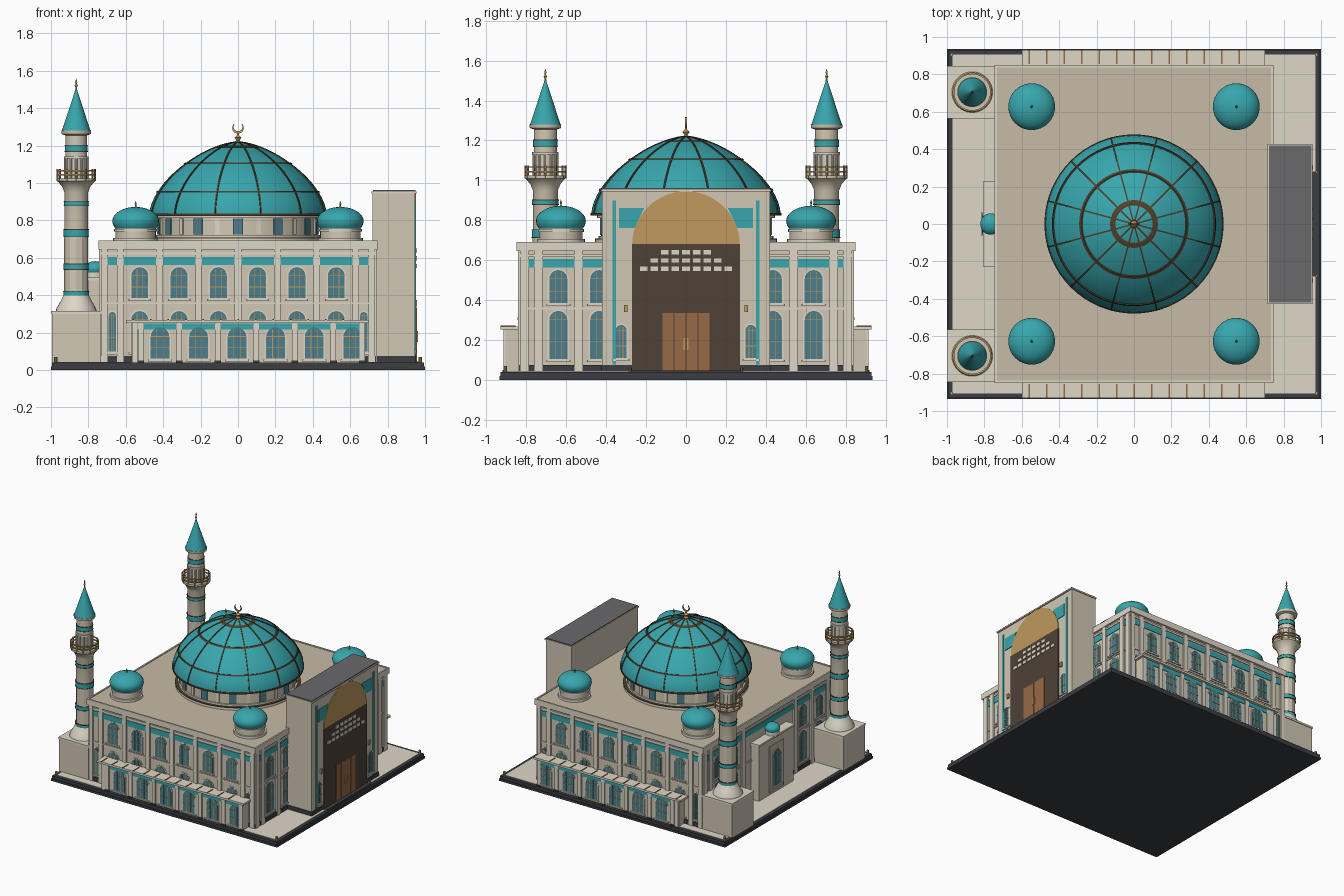
import bpy, bmesh
from math import sin, cos, pi, radians
from mathutils import Vector

if "Cube" in bpy.data.objects:
    bpy.data.objects.remove(bpy.data.objects["Cube"])

PAL = dict(cream=(208, 198, 178), stone=(222, 214, 198), roof=(198, 186, 165), teal=(58, 165, 172),
           glass=(78, 125, 138), gold=(190, 152, 92), bronze=(82, 66, 48), dark=(62, 64, 68),
           brown=(80, 68, 58), wood=(150, 105, 70), grey=(105, 105, 108))
MATS, PARTS = {}, {}
for k, c in PAL.items():
    MATS[k] = bpy.data.materials.new(k)
    MATS[k].diffuse_color = [(v / 255) ** 2.2 for v in c] + [1]

def part(name, mat):
    if name not in PARTS:
        PARTS[name] = (bmesh.new(), mat)
    return PARTS[name][0]

def prism(name, mat, pts, vec):
    """Extrude a 3D polygon along vec."""
    bm, v = part(name, mat), Vector(vec)
    a = [bm.verts.new(p) for p in pts]
    b = [bm.verts.new(Vector(p) + v) for p in pts]
    bm.faces.new(a)
    bm.faces.new(b[::-1])
    for i in range(len(a)):
        j = (i + 1) % len(a)
        bm.faces.new((a[i], b[i], b[j], a[j]))

def box(name, mat, x0, x1, y0, y1, z0, z1):
    prism(name, mat, [(x0, y0, z0), (x1, y0, z0), (x1, y1, z0), (x0, y1, z0)], (0, 0, z1 - z0))

def lathe(name, mat, prof, c=(0, 0), n=32):
    bm = part(name, mat)
    rings = [[bm.verts.new((c[0] + r * cos(2 * pi * i / n), c[1] + r * sin(2 * pi * i / n), z))
              for i in range(n)] for r, z in prof]
    for a, b in zip(rings, rings[1:]):
        for i in range(n):
            j = (i + 1) % n
            bm.faces.new((a[i], a[j], b[j], b[i]))
    bmesh.ops.remove_doubles(bm, verts=[v for r in rings for v in r], dist=1e-6)

def cyl(name, mat, c, r, z0, z1, n=32):
    lathe(name, mat, [(0, z0), (r, z0), (r, z1), (0, z1)], c, n)

def panel(name, mat, wall, pts, d):
    """Polygon in wall coordinates (u, z), standing d proud. wall = (axis, signed offset)."""
    ax, off = wall
    s = 1 if off > 0 else -1
    o = off - s * 0.004
    v = s * (d + 0.004)
    if ax == 'x':
        prism(name, mat, [(o, u, z) for u, z in pts], (v, 0, 0))
    else:
        prism(name, mat, [(u, o, z) for u, z in pts], (0, v, 0))

def rect(u, w, z0, z1):
    return [(u - w / 2, z0), (u + w / 2, z0), (u + w / 2, z1), (u - w / 2, z1)]

def arch(u, w, z0, z1, n=12):
    r = w / 2
    return [(u - r, z0), (u + r, z0)] + [(u + r * cos(pi * i / n), z1 - r + r * sin(pi * i / n)) for i in range(n + 1)]

def window(wall, u, w, z0, z1):
    panel('window_surrounds', 'stone', wall, arch(u, w + 0.016, z0 - 0.008, z1 + 0.008), 0.003)
    panel('window_glass', 'glass', wall, arch(u, w, z0, z1), 0.005)
    for du in (-w / 6, w / 6):
        panel('window_bars', 'gold', wall, rect(u + du, 0.003, z0, z1 - 0.01), 0.007)
    for z in (z0 + (z1 - z0) * 0.35, z1 - w / 2):
        panel('window_bars', 'gold', wall, rect(u, w, z, z + 0.003), 0.007)
    panel('window_sills', 'stone', wall, rect(u, w + 0.03, z0 - 0.016, z0 - 0.006), 0.01)

# Base slab, paving, corner lamps
box('base_slab', 'dark', -1, 1, -0.935, 0.935, 0, 0.018)
box('base_step', 'dark', -0.995, 0.995, -0.93, 0.93, 0.018, 0.04)
box('paving', 'stone', -0.97, 0.97, -0.905, 0.905, 0.036, 0.043)
for sx in (-1, 1):
    for sy in (-1, 1):
        cyl('corner_lamps', 'gold', (sx * 0.975, sy * 0.905), 0.009, 0.04, 0.07, 10)
for y in (-0.28, 0.28):
    cyl('corner_lamps', 'gold', (0.975, y), 0.007, 0.03, 0.06, 10)

# Main hall with plinth, cornices and parapet
box('hall', 'cream', -0.73, 0.73, -0.83, 0.83, 0.04, 0.675)
box('hall_plinth', 'dark', -0.738, 0.738, -0.838, 0.838, 0.04, 0.075)
box('lower_cornice', 'stone', -0.738, 0.738, -0.838, 0.838, 0.615, 0.63)
box('upper_cornice', 'stone', -0.745, 0.745, -0.85, 0.85, 0.645, 0.68)
box('roof', 'roof', -0.735, 0.735, -0.84, 0.84, 0.67, 0.686)
for s in (-1, 1):
    box('parapet', 'stone', -0.745, 0.745, s * 0.844 - 0.006, s * 0.844 + 0.006, 0.67, 0.692)
    box('parapet', 'stone', s * 0.739 - 0.006, s * 0.739 + 0.006, -0.85, 0.85, 0.67, 0.692)

# Hall facades
for s in (-1, 1):
    long, short = ('y', s * 0.83), ('x', s * 0.73)
    panel('teal_frieze', 'teal', long, rect(0, 1.44, 0.562, 0.605), 0.005)
    panel('teal_frieze', 'teal', short, rect(0, 1.64, 0.562, 0.605), 0.005)
    for w, wid in ((long, 1.46), (short, 1.66)):
        panel('string_course', 'stone', w, rect(0, wid, 0.352, 0.362), 0.007)
    for i in range(7):
        panel('pilasters', 'stone', long, rect(-0.63 + 0.21 * i, 0.036, 0.04, 0.65), 0.012)
    for u in (-0.715, 0.715):
        panel('pilasters', 'stone', long, rect(u, 0.034, 0.04, 0.65), 0.012)
    for i in range(6):
        window(long, -0.525 + 0.21 * i, 0.09, 0.385, 0.55)
        window(long, -0.525 + 0.21 * i, 0.09, 0.10, 0.315)
    for u in (-0.672, 0.672):
        window(long, u, 0.04, 0.10, 0.31)
    for u in (-0.81, -0.74, -0.54, -0.33, 0.33, 0.54, 0.74, 0.81):
        panel('pilasters', 'stone', short, rect(u, 0.04, 0.04, 0.65), 0.012)
    for u in (-0.64, -0.435, 0.435, 0.64):
        window(short, u, 0.09, 0.385, 0.55)
        window(short, u, 0.09, 0.105, 0.345)

# Low side galleries
for s in (-1, 1):
    g = ('y', s * 0.905)
    ys = sorted((s * 0.82, s * 0.905))
    box('galleries', 'cream', -0.57, 0.68, *ys, 0.04, 0.255)
    ys = sorted((s * 0.82, s * 0.93))
    box('gallery_roofs', 'stone', -0.6, 0.7, *ys, 0.252, 0.268)
    ys = sorted((s * 0.855, s * 0.93))
    for i in range(13):
        x = -0.56 + i * 0.0935
        box('gallery_roof_battens', 'wood', x - 0.004, x + 0.004, *ys, 0.26, 0.272)
    panel('gallery_frieze', 'teal', g, rect(0.055, 1.24, 0.218, 0.25), 0.005)
    panel('gallery_pilasters', 'stone', g, rect(-0.553, 0.03, 0.04, 0.252), 0.01)
    for i in range(7):
        x = min(-0.52 + 0.206 * i, 0.665)
        panel('gallery_pilasters', 'stone', g, rect(x, 0.03, 0.04, 0.252), 0.01)
        panel('gallery_feet', 'dark', g, rect(x, 0.036, 0.034, 0.05), 0.014)
    for i in range(6):
        window(g, -0.417 + 0.206 * i, 0.1, 0.062, 0.228)

# Entrance portal
P = ('x', 0.945)
box('portal', 'cream', 0.72, 0.945, -0.42, 0.42, 0.04, 0.95)
box('portal_cap', 'stone', 0.715, 0.955, -0.427, 0.427, 0.945, 0.955)
box('portal_roof', 'grey', 0.722, 0.948, -0.42, 0.42, 0.95, 0.962)
box('portal_plinth', 'dark', 0.72, 0.951, -0.425, 0.425, 0.04, 0.075)
box('portal_step', 'dark', 0.94, 0.985, -0.28, 0.28, 0.02, 0.046)
panel('portal_arch', 'gold', P, arch(0, 0.54, 0.67, 0.945, 32), 0.006)
panel('portal_screen', 'brown', P, rect(0, 0.54, 0.04, 0.68), 0.007)
for row, n in enumerate((9, 7, 5)):
    for i in range(n):
        z = 0.545 + 0.042 * row
        panel('screen_lights', 'stone', P, rect((i - (n - 1) / 2) * 0.053, 0.038, z, z + 0.022), 0.012)
for i in range(4):
    panel('doors', 'wood', P, rect(-0.09 + 0.06 * i, 0.057, 0.042, 0.335), 0.012)
for s in (-1, 1):
    panel('door_handles', 'gold', P, rect(s * 0.008, 0.008, 0.15, 0.21), 0.018)
    panel('portal_strips', 'teal', P, rect(s * 0.36, 0.018, 0.078, 0.9), 0.006)
    panel('portal_panels', 'teal', P, [(s * 0.335, 0.76), (s * 0.245, 0.76), (s * 0.245, 0.79),
                                      (s * 0.21, 0.86), (s * 0.335, 0.86)], 0.005)
    window(P, s * 0.325, 0.055, 0.11, 0.275)
    panel('wall_lamps', 'gold', P, rect(s * 0.302, 0.02, 0.34, 0.375), 0.012)

# Prayer niche bay on the opposite end
box('niche_bay', 'cream', -0.8, -0.72, -0.22, 0.22, 0.04, 0.48)
box('niche_bay_cap', 'stone', -0.806, -0.72, -0.226, 0.226, 0.48, 0.495)
panel('niche_panel', 'roof', ('x', -0.8), rect(0, 0.18, 0.06, 0.43), 0.006)
window(('x', -0.806), 0, 0.1, 0.1, 0.38)
cyl('niche_drum', 'stone', (-0.765, 0), 0.05, 0.49, 0.525)

def bulb(r, z0, z1, n=10):
    """Dome profile that bulges a little above its foot."""
    m = z0 + (z1 - z0) * 0.33
    return [(0, z0), (r * 0.88, z0), (r * 0.97, (z0 + m) / 2)] + \
        [(r * cos(pi / 2 * i / n), m + (z1 - m) * sin(pi / 2 * i / n)) for i in range(n + 1)]
lathe('niche_dome', 'teal', bulb(0.057, 0.522, 0.582), (-0.765, 0))

# Main drum
cyl('drum', 'cream', (0, 0), 0.425, 0.68, 0.83, 64)
for r, z0, z1 in ((0.455, 0.68, 0.705), (0.438, 0.705, 0.722), (0.445, 0.812, 0.826)):
    cyl('drum_rings', 'stone', (0, 0), r, z0, z1, 64)
cyl('drum_trim', 'bronze', (0, 0), 0.457, 0.703, 0.708, 64)
cyl('dome_eave', 'bronze', (0, 0), 0.479, 0.824, 0.836, 64)
for i in range(24):
    a = pi * i / 12
    e, t = Vector((cos(a), sin(a), 0)), Vector((-sin(a), cos(a), 0))
    w, nm, m = (0.026, 'drum_windows', 'glass') if i % 2 == 0 else (0.012, 'drum_posts', 'stone')
    prism(nm, m, [e * 0.41 + t * u + Vector((0, 0, z)) for u, z in rect(0, 2 * w, 0.725, 0.81)], e * 0.022)

# Main dome with ribs and rings
def dome_r(z):
    h = min(max((z - 0.83) / 0.39, 0), 1)
    return 0.475 * (1 - h ** 1.7) ** 0.65
zs = [0.83 + 0.39 * sin(pi / 2 * i / 20) for i in range(21)]
prof = [(dome_r(z), z) for z in zs]
lathe('main_dome', 'teal', [(0, 0.83)] + prof, n=64)
for i in range(12):
    a = radians(15 + 30 * i)
    e, t = Vector((cos(a), sin(a), 0)), Vector((-sin(a), cos(a), 0)) * 0.008
    line = [e * (r + 0.005) + Vector((0, 0, z + 0.003)) for r, z in prof[:-1]]
    line += [e * max(r - 0.008, 0.005) + Vector((0, 0, z - 0.006)) for r, z in prof[-2::-1]]
    prism('dome_ribs', 'bronze', [p - t / 2 for p in line], t)
for z in (0.953, 1.105, 1.195):
    lathe('dome_rings', 'bronze', [(dome_r(z - 0.004), z - 0.004), (dome_r(z - 0.004) + 0.006, z - 0.003),
                                   (dome_r(z + 0.004) + 0.006, z + 0.005), (dome_r(z + 0.004), z + 0.004)], n=64)

# Crescent finial
lathe('finial', 'gold', [(0, 1.21), (0.022, 1.215), (0.008, 1.228), (0.018, 1.243), (0.006, 1.256), (0.005, 1.27), (0, 1.272)], n=16)
A = [radians(140 + 260 * i / 20) for i in range(21)]
outer = [(0.031 * cos(a), -0.004, 1.295 + 0.031 * sin(a)) for a in A]
inner = [(0.024 * cos(a), -0.004, 1.301 + 0.024 * sin(a)) for a in A[::-1]]
prism('crescent', 'gold', outer + inner, (0, 0.008, 0))

# Corner domes
for sx in (-1, 1):
    for sy in (-1, 1):
        c = (sx * 0.547, sy * 0.627)
        cyl('corner_drums', 'cream', c, 0.108, 0.68, 0.765)
        cyl('corner_drum_rings', 'stone', c, 0.12, 0.684, 0.705)
        cyl('corner_drum_rings', 'stone', c, 0.115, 0.742, 0.755)
        lathe('corner_domes', 'teal', bulb(0.125, 0.758, 0.872), c)
        lathe('corner_finials', 'gold', [(0, 0.868), (0.007, 0.87), (0.003, 0.88), (0.006, 0.888), (0, 0.905)], c, 10)

# Minarets
for s in (-1, 1):
    c = (-0.865, s * 0.705)
    box('minaret_bases', 'cream', -0.995, -0.735, c[1] - 0.135, c[1] + 0.135, 0.04, 0.305)
    box('minaret_base_caps', 'stone', -1, -0.73, c[1] - 0.14, c[1] + 0.14, 0.3, 0.315)
    lathe('minaret_flares', 'stone', [(0, 0.31), (0.11, 0.31), (0.106, 0.33), (0.085, 0.365), (0.068, 0.40), (0, 0.40)], c)
    cyl('minaret_shafts_lower', 'cream', c, 0.064, 0.39, 0.71, 12)
    lathe('minaret_shafts', 'cream', [(0, 0.7), (0.063, 0.7), (0.063, 0.95), (0.075, 0.98), (0.095, 1.005), (0.102, 1.01),
                                      (0.102, 1.025), (0.058, 1.025), (0.058, 1.255), (0.078, 1.262), (0.08, 1.28), (0, 1.28)], c)
    for r, z0, z1 in ((0.068, 0.395, 0.42), (0.067, 0.54, 0.565), (0.067, 0.715, 0.75), (0.066, 0.88, 0.9), (0.061, 1.17, 1.2)):
        cyl('minaret_bands', 'teal', c, r, z0, z1)
        cyl('minaret_band_trim', 'bronze', c, r + 0.002, z0 - 0.004, z0)
        cyl('minaret_band_trim', 'bronze', c, r + 0.002, z1, z1 + 0.004)
    for z in (1.04, 1.063):
        lathe('balcony_rails', 'gold', [(0.096, z), (0.105, z), (0.105, z + 0.007), (0.096, z + 0.007), (0.096, z)], c)
    for i in range(12):
        a = pi * i / 6
        cyl('balcony_posts', 'gold', (c[0] + 0.1 * cos(a), c[1] + 0.1 * sin(a)), 0.005, 1.01, 1.075, 8)
        cyl('minaret_columns', 'stone', (c[0] + 0.058 * cos(a), c[1] + 0.058 * sin(a)), 0.007, 1.025, 1.13, 8)
    cyl('minaret_collars', 'stone', c, 0.066, 1.13, 1.142)
    lathe('minaret_spires', 'teal', [(0, 1.278), (0.077, 1.278), (0.004, 1.5), (0, 1.5)], c)
    lathe('minaret_finials', 'gold', [(0, 1.49), (0.006, 1.495), (0.004, 1.51), (0.009, 1.52), (0.003, 1.53),
                                      (0.006, 1.54), (0, 1.56)], c, 10)

# Turn the gathered parts into objects
for name, (bm, mat) in PARTS.items():
    bmesh.ops.recalc_face_normals(bm, faces=bm.faces)
    me = bpy.data.meshes.new(name)
    bm.to_mesh(me)
    bm.free()
    me.materials.append(MATS[mat])
    ob = bpy.data.objects.new(name, me)
    bpy.context.collection.objects.link(ob)
    ob.select_set(True)
    bpy.context.view_layer.objects.active = ob
bpy.ops.object.shade_smooth_by_angle(angle=radians(29))

for m in bpy.data.materials:
    if m.users and not m.is_grease_pencil:
        m.use_nodes = True
        m.node_tree.nodes["Principled BSDF"].inputs["Base Color"].default_value = m.diffuse_color
